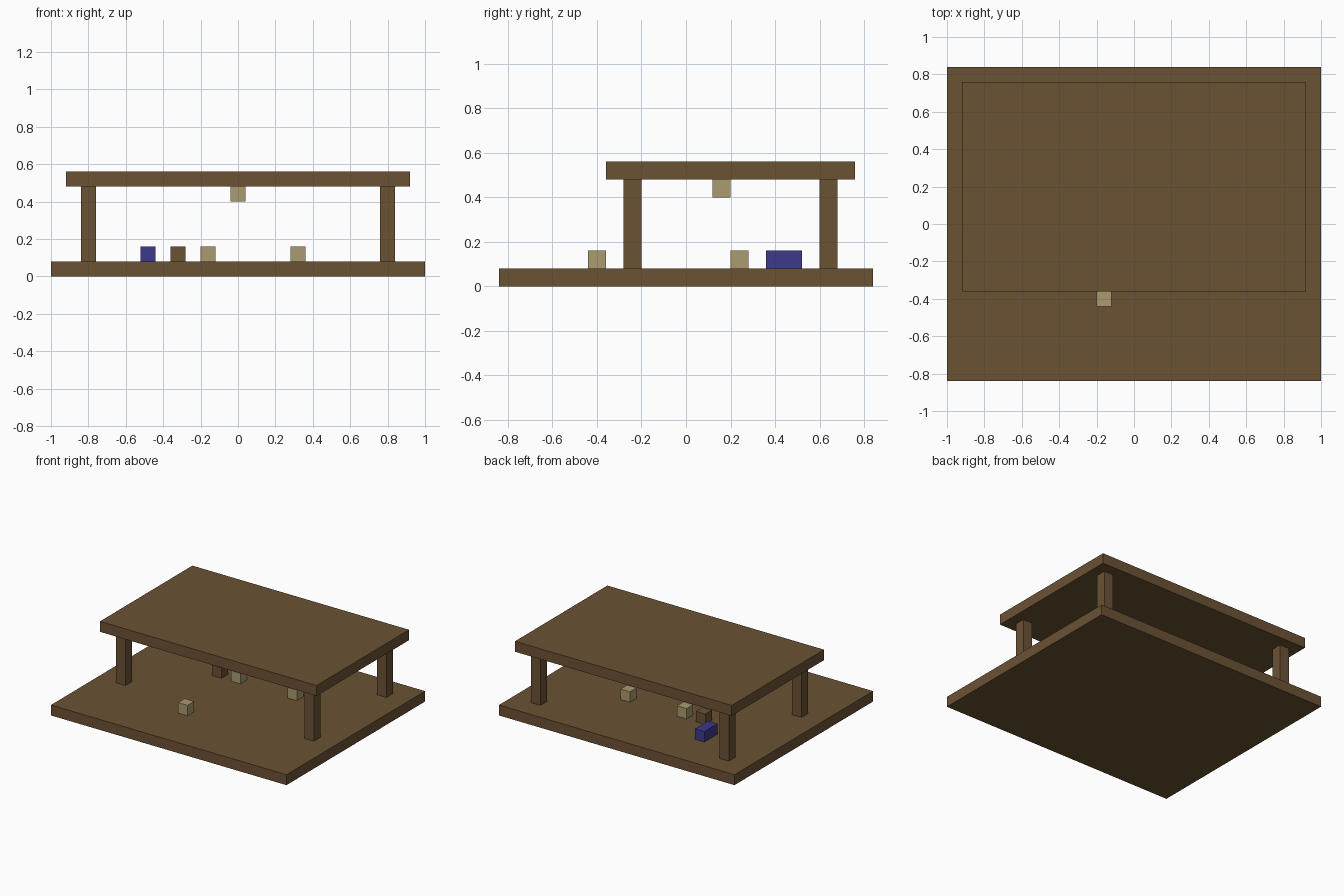
import bpy

cube = bpy.data.objects.get("Cube")
if cube:
    bpy.data.objects.remove(cube, do_unlink=True)


def material(name, rgb):
    mat = bpy.data.materials.new(name)
    mat.use_nodes = True
    color = (*rgb, 1)
    mat.diffuse_color = color
    mat.node_tree.nodes["Principled BSDF"].inputs["Base Color"].default_value = color
    return mat


WOOD = material("brown wood", (0.147, 0.084, 0.034))
CREAM = material("pale cream", (0.402, 0.328, 0.162))
BLUE = material("deep blue", (0.045, 0.040, 0.262))

UNIT = 0.08                  # thickness shared by every part
FLOOR = UNIT                 # top of the base slab
CEILING = 6 * UNIT           # underside of the roof slab


def box(name, mat, x, y, z, width=UNIT, depth=UNIT, height=UNIT):
    """Box centred on x, y with its underside at z."""
    bpy.ops.mesh.primitive_cube_add(size=1, location=(x, y, z + height / 2))
    obj = bpy.context.object
    obj.name = name
    obj.scale = (width, depth, height)
    bpy.ops.object.transform_apply(location=False, rotation=False, scale=True)
    obj.data.materials.append(mat)
    return obj


# Slabs
box("base_slab", WOOD, 0, 0, 0, 2, 1.68)
box("roof_slab", WOOD, 0, 0.2, CEILING, 1.84, 1.12)

# Four corner posts
for side, x in (("left", 0.8), ("right", -0.8)):
    for end, y in (("front", -0.24), ("back", 0.64)):
        box(f"{end}_{side}_post", WOOD, x, y, FLOOR, height=CEILING - FLOOR)

# Small blocks on the floor
box("front_block", CREAM, -0.16, -0.4, FLOOR)
box("middle_block", CREAM, -0.16, 0.24, FLOOR)
box("left_block", CREAM, 0.32, 0.24, FLOOR)
box("wooden_block", WOOD, -0.32, 0.24, FLOOR)
box("blue_bench", BLUE, -0.48, 0.44, FLOOR, depth=2 * UNIT)

# Lamp hanging under the roof
box("ceiling_lamp", CREAM, 0, 0.16, CEILING - UNIT)
